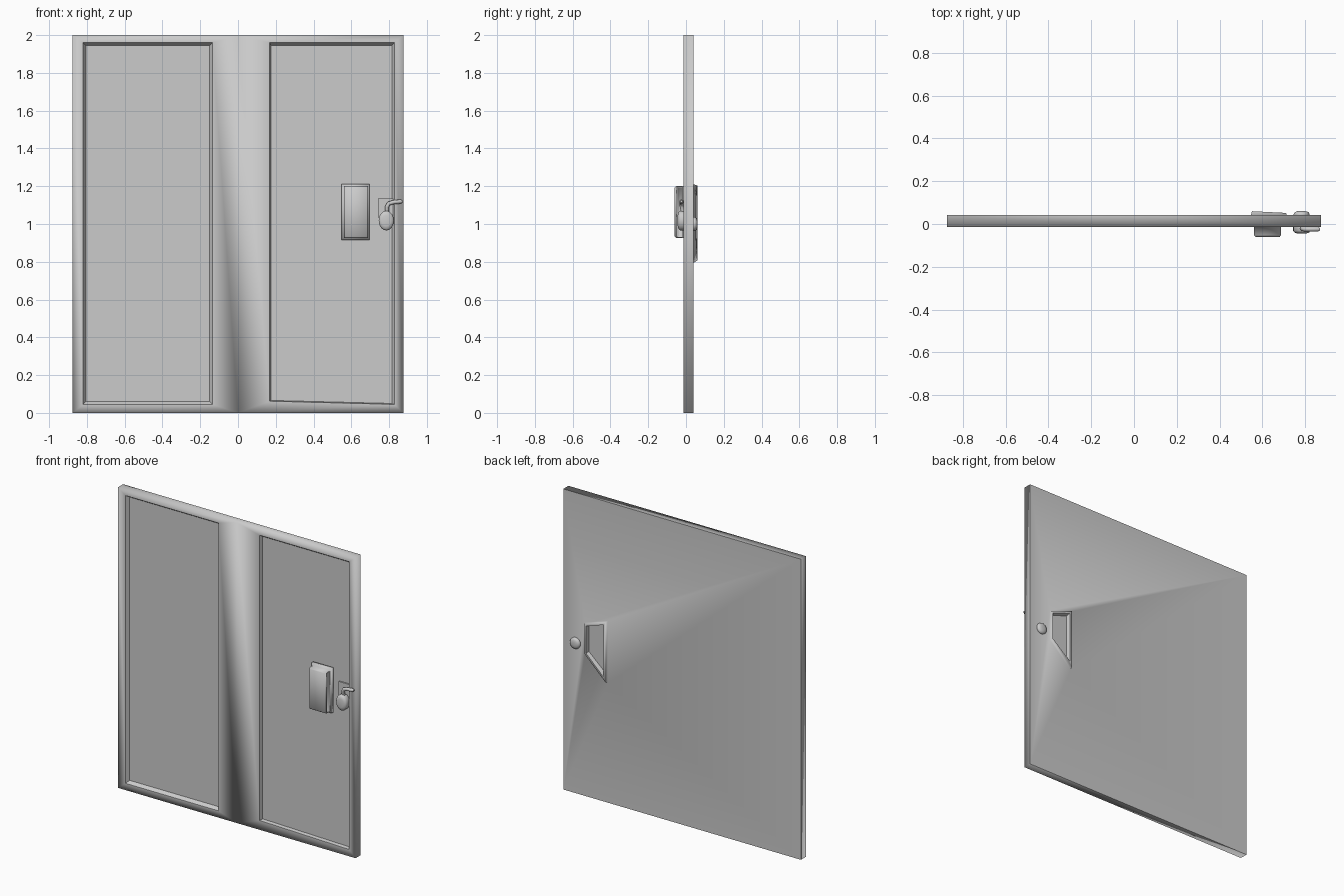
import bpy, bmesh, math
from mathutils import Matrix, Vector

if "Cube" in bpy.data.objects:
    bpy.data.objects.remove(bpy.data.objects["Cube"])

FRONT, BACK, FLOOR = -0.013, 0.041, 0.010


def loop(bm, pts, y):
    """Ring of vertices from (x, z) points; y is a number or a function of x."""
    return [bm.verts.new((x, y(x) if callable(y) else y, z)) for x, z in pts]


def bridge(bm, a, b):
    n = len(a)
    return [bm.faces.new((a[i], a[(i + 1) % n], b[(i + 1) % n], b[i])) for i in range(n)]


def rect(x0, x1, z0, z1):
    return [(x0, z0), (x1, z0), (x1, z1), (x0, z1)]


def sharpen(verts):
    s = set(verts)
    for v in verts:
        for e in v.link_edges:
            if e.other_vert(v) in s:
                e.smooth = False


def finish(bm, name):
    bmesh.ops.recalc_face_normals(bm, faces=bm.faces)
    me = bpy.data.meshes.new(name)
    bm.to_mesh(me)
    bm.free()
    ob = bpy.data.objects.new(name, me)
    bpy.context.collection.objects.link(ob)
    return ob


# Door slab: outer outline has an extra vertex at the middle of top and bottom
bm = bmesh.new()
outline = [(-.875, 0), (0, 0), (.875, 0), (.875, 2), (0, 2), (-.875, 2)]
f = loop(bm, outline, FRONT)
b = loop(bm, outline, BACK)
bridge(bm, f, b)

# Two recessed front panels with sloped borders
panels = [
    ([f[0], f[1], f[4], f[5]], rect(-.82, -.135, .045, 1.96), rect(-.805, -.15, .06, 1.945)),
    ([f[1], f[2], f[3], f[4]], [(.167, .062), (.828, .045), (.828, 1.96), (.167, 1.96)],
     [(.175, .066), (.815, .05), (.815, 1.945), (.175, 1.945)]),
]
flat, sharp = [], []
for border, outer, inner in panels:
    o, i = loop(bm, outer, FRONT), loop(bm, inner, FLOOR)
    faces = [(0, 1), (1, 2), (2, 3), (3, 0)]
    for p, q in faces:
        # The mullion is shared by both halves
        bm.faces.new((border[p], border[q], o[q], o[p]))
    flat += bridge(bm, o, i)
    flat.append(bm.faces.new(i))
    sharp += [o, i]

# Back surface running into the raised, sloping pull frame
rim_y = lambda x: .060 - (x - .547) * .05
t0 = loop(bm, [(.547, .795), (.715, .945), (.715, 1.155), (.547, 1.21)], BACK)
t1 = loop(bm, [(.552, .807), (.711, .950), (.711, 1.150), (.552, 1.204)], rim_y)
t2 = loop(bm, [(.566, .838), (.699, .957), (.699, 1.138), (.566, 1.184)], rim_y)
t3 = loop(bm, [(.572, .853), (.694, .963), (.694, 1.133), (.572, 1.176)], .030)
bm.faces.new((b[0], b[1], b[2], t0[1], t0[0]))
bm.faces.new((b[2], b[3], t0[2], t0[1]))
bm.faces.new((b[3], b[4], b[5], t0[3], t0[2]))
bm.faces.new((b[5], b[0], t0[0], t0[3]))
bridge(bm, t0, t1)
bridge(bm, t1, t2)
flat += bridge(bm, t2, t3)
flat.append(bm.faces.new(t3))
for fc in bm.faces:
    fc.smooth = True
for fc in flat:
    fc.smooth = False
for ring in sharp + [b]:
    sharpen(ring)
finish(bm, "door_slab")

# Front pull: flanged box with a finger pocket on its right side
bm = bmesh.new()
r = [loop(bm, rect(.547, .696, .915, 1.212), FLOOR),
     loop(bm, rect(.547, .696, .915, 1.212), -.008),
     loop(bm, rect(.562, .688, .927, 1.20), -.014),
     loop(bm, rect(.562, .688, .927, 1.20), -.052),
     loop(bm, rect(.568, .682, .933, 1.194), -.060)]
sides = [bridge(bm, r[k], r[k + 1]) for k in range(4)]
bm.faces.new(r[0])
bm.faces.new(r[4])
for fc in bm.faces:
    fc.smooth = True
bmesh.ops.recalc_face_normals(bm, faces=bm.faces)
side = sides[2][1]
bmesh.ops.inset_individual(bm, faces=[side], thickness=.007, depth=0)
bmesh.ops.inset_individual(bm, faces=[side], thickness=.004, depth=-.05)
finish(bm, "front_pull")


def knob(name, x, z, profile, stretch=1.0, n=24):
    """Round knob along y from (radius, y) profile points."""
    bm = bmesh.new()
    rings = []
    for rad, y in profile:
        pts = [(x + rad * math.cos(math.tau * k / n), z + stretch * rad * math.sin(math.tau * k / n))
               for k in range(n)]
        rings.append(loop(bm, pts, y))
    for p, q in zip(rings, rings[1:]):
        bridge(bm, p, q)
    bm.faces.new(rings[0])
    bm.faces.new(rings[-1])
    for fc in bm.faces:
        fc.smooth = True
    return finish(bm, name)


# Lock body on the front, small domed knob on the back
knob("lock_body", .785, 1.018,
     [(.034, FLOOR), (.04, -.005), (.04, -.032), (.034, -.040), (.022, -.044)], 1.3)
knob("back_knob", .784, 1.0, [(.037, .035), (.037, .047), (.033, .054), (.024, .059), (.01, .061)])

# Lock backing plate
bm = bmesh.new()
bmesh.ops.create_cube(bm, size=1, matrix=Matrix.Translation((.783, .006, 1.085))
                      @ Matrix.Diagonal(Vector((.085, .01, .1, 1))))
finish(bm, "lock_plate")

# Lever rising from the lock and bending outward
cu = bpy.data.curves.new("lock_lever", 'CURVE')
cu.dimensions = '3D'
cu.bevel_depth = .011
cu.bevel_resolution = 3
cu.use_fill_caps = True
sp = cu.splines.new('POLY')
path = [(.79, -.012, 1.05), (.788, -.022, 1.09), (.798, -.024, 1.108), (.82, -.024, 1.115), (.862, -.024, 1.119), (.87, -.024, 1.12)]
sp.points.add(len(path) - 1)
for pt, co in zip(sp.points, path):
    pt.co = (*co, 1)
    pt.radius = .5 if co == path[-1] else 1
bpy.context.collection.objects.link(bpy.data.objects.new("lock_lever", cu))
